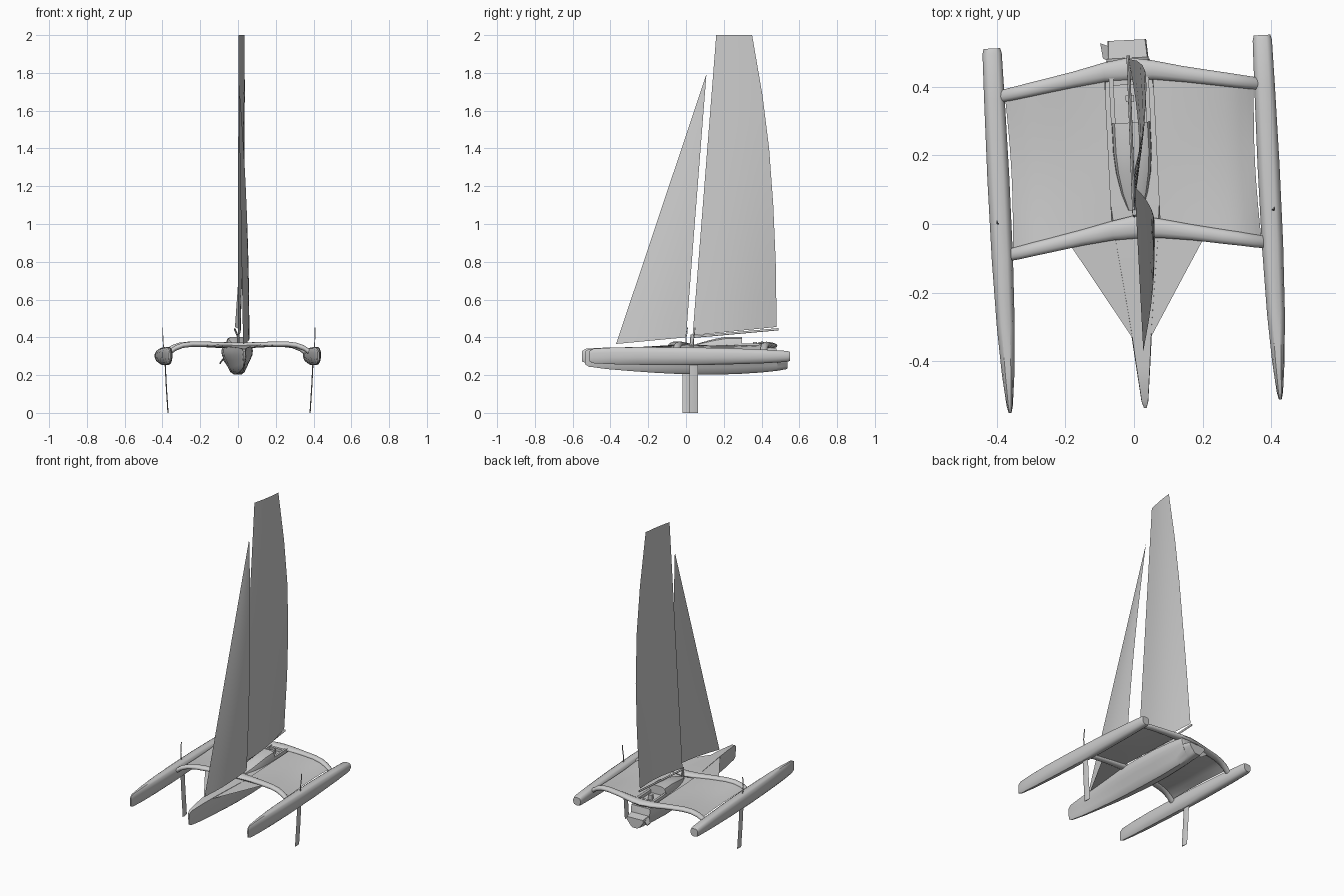
import bpy, bmesh, math
from mathutils import Vector

if "Cube" in bpy.data.objects:
    bpy.data.objects.remove(bpy.data.objects["Cube"])


def T(x, y, z):
    """Boat axes to world: the whole boat is yawed slightly."""
    return Vector((x - 0.05 * y + 0.006, y + 0.05 * x, z))


def make(name, verts, faces, angle=35):
    me = bpy.data.meshes.new(name)
    me.from_pydata([tuple(v) for v in verts], [], faces)
    bm = bmesh.new()
    bm.from_mesh(me)
    bmesh.ops.recalc_face_normals(bm, faces=bm.faces)
    bm.to_mesh(me)
    bm.free()
    ob = bpy.data.objects.new(name, me)
    bpy.context.collection.objects.link(ob)
    bpy.ops.object.select_all(action='DESELECT')
    ob.select_set(True)
    bpy.context.view_layer.objects.active = ob
    bpy.ops.object.shade_smooth_by_angle(angle=math.radians(angle))
    return ob


def loft(name, rings, angle=35):
    """Skin closed rings and cap both ends."""
    n = len(rings[0])
    verts = [p for r in rings for p in r]
    faces = [(i * n + j, i * n + (j + 1) % n, (i + 1) * n + (j + 1) % n, (i + 1) * n + j)
             for i in range(len(rings) - 1) for j in range(n)]
    faces += [tuple(range(n)), tuple(range(len(verts) - n, len(verts)))]
    return make(name, verts, faces, angle)


def patch(name, f, nu, nv):
    """Open sheet from a function of u, v in 0..1."""
    verts = [f(i / nu, j / nv) for i in range(nu + 1) for j in range(nv + 1)]
    w = nv + 1
    faces = [(i * w + j, i * w + j + 1, (i + 1) * w + j + 1, (i + 1) * w + j)
             for i in range(nu) for j in range(nv)]
    return make(name, verts, faces)


def sample(pts, t):
    """Piecewise linear point along a list, t in 0..1."""
    k = min(int(t * (len(pts) - 1)), len(pts) - 2)
    return Vector(pts[k]).lerp(Vector(pts[k + 1]), t * (len(pts) - 1) - k)


def hull(name, cx, stations, shape, angle=35):
    """Stations: y, half width, bottom z, top z. Shape: half outline, bottom to top."""
    outline = shape + [(-u, v) for u, v in reversed(shape)]
    loft(name, [[T(cx + u * w, y, b + v * (t - b)) for u, v in outline]
                for y, w, b, t in stations], angle)


# Main hull: narrow keel flaring to a wide deck
hull("main_hull", 0, [
    (-0.535, 0.004, 0.258, 0.325), (-0.515, 0.010, 0.245, 0.338), (-0.42, 0.020, 0.232, 0.344),
    (-0.30, 0.032, 0.222, 0.347), (-0.16, 0.050, 0.212, 0.350), (-0.04, 0.066, 0.206, 0.352),
    (0.10, 0.078, 0.203, 0.352), (0.26, 0.080, 0.205, 0.350), (0.40, 0.074, 0.214, 0.346),
    (0.475, 0.064, 0.222, 0.342), (0.483, 0.060, 0.223, 0.300), (0.535, 0.056, 0.232, 0.292)],
    [(0.22, 0), (0.42, 0.08), (0.58, 0.25), (0.80, 0.50), (0.96, 0.68), (1, 0.85), (0.94, 1)])

# Floats
for side, tag in ((-1, "left"), (1, "right")):
    hull(tag + "_float", side * 0.393, [
        (-0.53, 0.004, 0.272, 0.328), (-0.51, 0.009, 0.263, 0.340), (-0.42, 0.018, 0.258, 0.345),
        (-0.28, 0.026, 0.255, 0.348), (-0.08, 0.031, 0.253, 0.347), (0.15, 0.032, 0.255, 0.344),
        (0.38, 0.030, 0.262, 0.336), (0.515, 0.028, 0.270, 0.328), (0.53, 0.024, 0.275, 0.323)],
        [(0.35, 0), (0.78, 0.13), (1, 0.40), (1, 0.70), (0.8, 0.92), (0.45, 1)], 40)

# Cross beams: x, y, z, half chord, half thickness
front = [(0, -0.008, 0.357, 0.034, 0.016), (0.07, -0.016, 0.359, 0.028, 0.015),
         (0.16, -0.032, 0.363, 0.023, 0.014), (0.25, -0.049, 0.364, 0.021, 0.014),
         (0.30, -0.058, 0.358, 0.020, 0.014), (0.34, -0.066, 0.343, 0.019, 0.015),
         (0.378, -0.072, 0.315, 0.018, 0.016)]
rear = [(x, {0: 0.450, 0.07: 0.445}.get(x, 0.457 - 0.18 * x), z - 0.001, c, h)
        for x, y, z, c, h in front]
for name, pts in (("front_beam", front), ("rear_beam", rear)):
    span = [(-x, y, z, c, h) for x, y, z, c, h in reversed(pts[1:])] + pts
    rings = []
    for x, y, z, c, h in span:
        rings.append([T(x, y + c * math.cos(a), z + h * math.sin(a))
                      for a in (2 * math.pi * k / 12 for k in range(12))])
    loft(name, rings, 50)

# Trampoline nets
for side, tag in ((-1, "left"), (1, "right")):
    def net(u, v):
        a = sample([p[:3] for p in front[1:-1]] + [(0.362, -0.07, 0.33)], u)
        b = sample([p[:3] for p in rear[1:-1]] + [(0.362, 0.392, 0.33)], u)
        p = a.lerp(b, v)
        sag = math.sin(math.pi * v)
        return T(side * (p.x - 0.008 * sag * u), p.y, p.z - 0.010 * sag * math.sin(math.pi * u))
    patch(tag + "_side_net", net, 10, 8)

    tri = [T(side * 0.018, -0.345, 0.343), T(side * 0.195, -0.05, 0.360),
           T(side * 0.04, -0.02, 0.350)]
    make(tag + "_bow_net", tri, [(0, 1, 2)])

# Daggerboards through the floats, with slim control rods above
for side, tag in ((-1, "left"), (1, "right")):
    rings = []
    for x, z in ((0.376, 0.0), (0.385, 0.14), (0.393, 0.30)):
        rings.append([T(side * x + 0.003 * px, 0.022 + 0.022 * py, z)
                      for px, py in ((0, -1), (1, -0.5), (0.7, 0.3), (0, 1), (-0.7, 0.3), (-1, -0.5))])
    loft(tag + "_daggerboard", rings)
    rod = []
    for x, y, z in ((0.398, 0.022, 0.33), (0.402, 0.020, 0.39), (0.403, 0.025, 0.42), (0.403, 0.028, 0.452)):
        rod.append([T(side * x + 0.002 * i, y + 0.002 * j, z)
                    for i, j in ((1, 1), (-1, 1), (-1, -1), (1, -1))])
    loft(tag + "_control_rod", rod)

# Cabin roof, sloping up from the mast
hull("cabin", 0, [(0.04, 0.020, 0.33, 0.360), (0.09, 0.036, 0.33, 0.375), (0.15, 0.047, 0.33, 0.391),
                  (0.21, 0.052, 0.33, 0.402), (0.295, 0.052, 0.33, 0.402)],
     [(1.1, 0), (1.05, 0.6), (0.92, 0.88), (0.55, 1)], 40)


def box(name, x0, x1, y0, y1, z0, z1):
    loft(name, [[T(x, y, z) for x, y in ((x0, y0), (x1, y0), (x1, y1), (x0, y1))]
                for z in (z0, z1)])


# Cockpit sides and rear bench
for side, tag in ((-1, "left"), (1, "right")):
    box(tag + "_cockpit_side", side * 0.045, side * 0.058, 0.29, 0.43, 0.335, 0.368)
box("cockpit_bench", -0.05, 0.05, 0.405, 0.43, 0.335, 0.362)
box("wheel_pedestal", -0.012, 0.012, 0.355, 0.375, 0.335, 0.375)

# Small tilted fin beside the stern
loft("stern_fin", [[T(-0.055, 0.475, z), T(-0.055, 0.52, z - 0.015),
                    T(-0.078, 0.53, z - 0.035), T(-0.072, 0.485, z - 0.035)]
                   for z in (0.295, 0.300)])

# Mast foot
loft("mast_foot", [[(0.001 + 0.006 * math.cos(a), 0.028 + y + 0.010 * math.sin(a), z)
                    for a in (k * math.pi / 4 for k in range(8))]
                   for y, z in ((0, 0.35), (0.006, 0.415))])

# Mainsail: leading edge to curved trailing edge, twisted with height
leech = [(-0.016, 0.480, 0.455), (0.008, 0.475, 0.80), (0.025, 0.462, 1.10),
         (0.034, 0.440, 1.40), (0.036, 0.405, 1.68), (0.035, 0.350, 2.0)]


def mainsail(u, v):
    a = Vector((0.0, 0.035, 0.41)).lerp(Vector((0.002, 0.160, 2.0)), u)
    p = a.lerp(sample(leech, u), v)
    p.x += 0.022 * math.sin(math.pi * v) * (1 - 0.8 * u)
    return p


patch("mainsail", mainsail, 10, 8)

# Boom under the mainsail
loft("boom", [[(x + 0.005 * math.cos(a), y, z + 0.006 * math.sin(a))
               for a in (k * math.pi / 4 for k in range(8))]
              for x, y, z in ((0.0, 0.03, 0.402), (-0.017, 0.49, 0.443))], 50)


# Jib: triangular with a bowed trailing edge
def jib(u, v):
    a = Vector((0.027, -0.37, 0.365)).lerp(Vector((0.002, 0.107, 1.79)), u)
    b = Vector((0.060 - 0.058 * u ** 2, 0.0 + 0.108 * u, 0.40 + 1.39 * u))
    p = a.lerp(b, v * (1 - 0.005 * u))
    p.x += 0.012 * math.sin(math.pi * v) * (1 - u)
    return p


patch("jib", jib, 12, 8)
